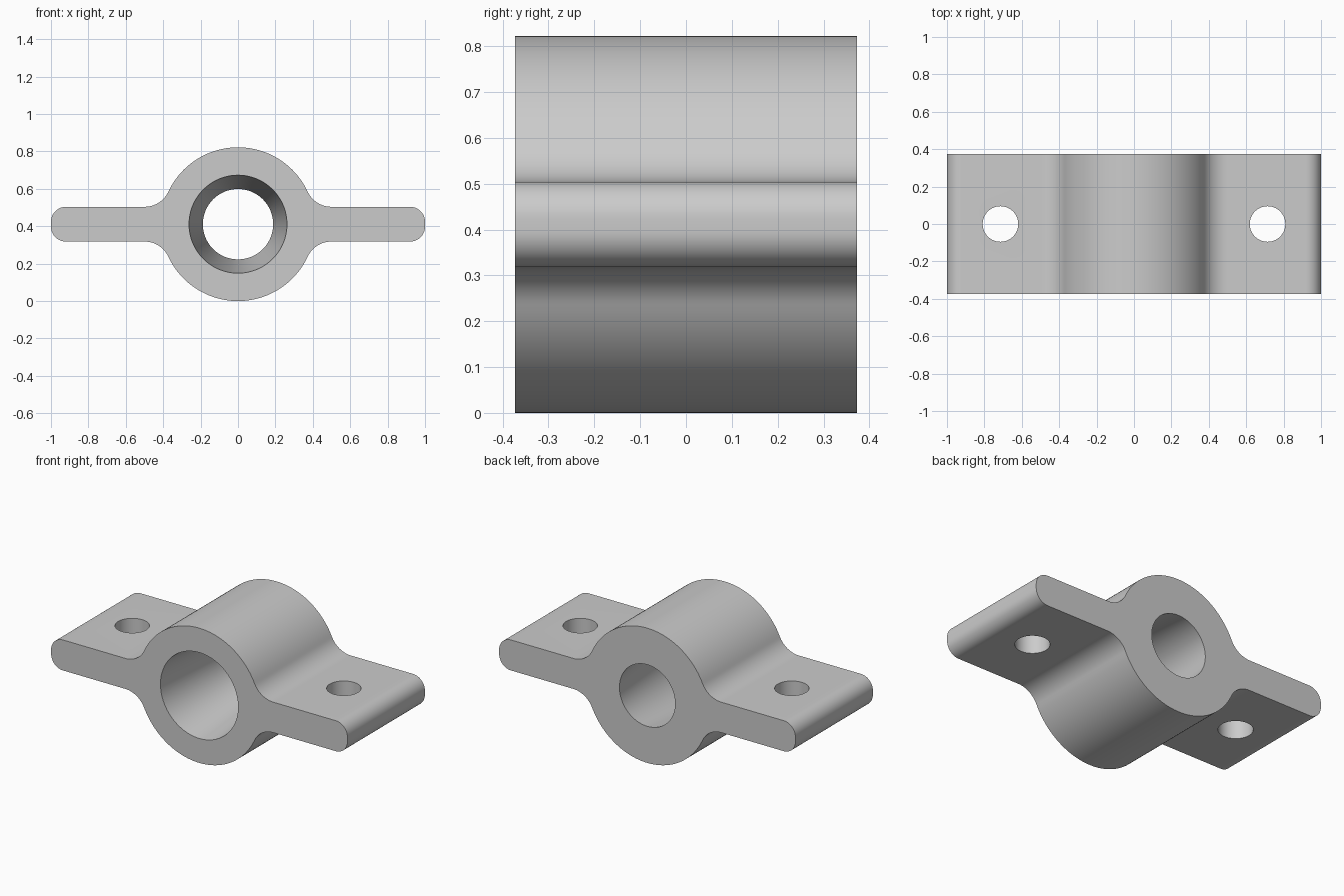
import bpy, bmesh, math
from mathutils import Matrix, Vector

cube = bpy.data.objects.get("Cube")
if cube:
    bpy.data.objects.remove(cube, do_unlink=True)

HUB_R, HALF_T, DEPTH = 0.411, 0.093, 0.373   # hub radius, wing half thickness, half depth
FILLET, TIP_R = 0.14, 0.08                   # hub to wing fillet, rounded wing tip
HOLE_X, HOLE_R = 0.714, 0.095
BORE_FRONT, BORE_BACK = 0.262, 0.188

grey = bpy.data.materials.new("plain grey")
grey.use_nodes = True
colour = (0.6, 0.6, 0.6, 1)
grey.diffuse_color = colour
grey.node_tree.nodes["Principled BSDF"].inputs["Base Color"].default_value = colour


def make_object(name, bm):
    bmesh.ops.recalc_face_normals(bm, faces=bm.faces)
    mesh = bpy.data.meshes.new(name)
    bm.to_mesh(mesh)
    bm.free()
    mesh.materials.append(grey)
    obj = bpy.data.objects.new(name, mesh)
    bpy.context.collection.objects.link(obj)
    return obj


def arc(cx, cz, r, start, end, steps):
    angles = [start + (end - start) * i / steps for i in range(steps + 1)]
    return [(cx + r * math.cos(a), cz + r * math.sin(a)) for a in angles]


def cone_cutter(name, r_bottom, r_top, depth, matrix):
    bm = bmesh.new()
    bmesh.ops.create_cone(bm, cap_ends=True, segments=96, radius1=r_bottom,
                          radius2=r_top, depth=depth, matrix=matrix)
    obj = make_object(name, bm)
    obj.hide_render = True
    return obj


# Upper right quarter of the outline: tip corner, fillet, hub arc
fillet_z = HALF_T + FILLET
fillet_x = math.sqrt((HUB_R + FILLET) ** 2 - fillet_z ** 2)
tangent = math.atan2(fillet_z, fillet_x)
quarter = arc(1 - TIP_R, HALF_T - TIP_R, TIP_R, 0, math.pi / 2, 12)
quarter += arc(fillet_x, fillet_z, FILLET, -math.pi / 2, tangent - math.pi, 16)
quarter += arc(0, 0, HUB_R, tangent, math.pi / 2, 28)[1:]

# Mirror the quarter to a closed outline
upper = quarter + [(-x, z) for x, z in reversed(quarter[:-1])]
outline = upper + [(x, -z) for x, z in reversed(upper)]

# Bracket body: the outline extruded from front to back
bm = bmesh.new()
face = bm.faces.new([bm.verts.new((x, -DEPTH, z + HUB_R)) for x, z in outline])
extruded = bmesh.ops.extrude_face_region(bm, geom=[face])["geom"]
bmesh.ops.translate(bm, vec=Vector((0, 2 * DEPTH, 0)),
                    verts=[v for v in extruded if isinstance(v, bmesh.types.BMVert)])
bracket = make_object("bracket", bm)

# Tapered bore, wide at the front, run slightly past both faces
margin = 0.05
slope = (BORE_FRONT - BORE_BACK) / (2 * DEPTH) * margin
turn = Matrix.Translation((0, 0, HUB_R)) @ Matrix.Rotation(-math.pi / 2, 4, "X")
cutters = [cone_cutter("bore_cutter", BORE_FRONT + slope, BORE_BACK - slope,
                       2 * (DEPTH + margin), turn)]

# Bolt hole through each wing
for side, x in (("left", HOLE_X), ("right", -HOLE_X)):
    cutters.append(cone_cutter(side + "_hole_cutter", HOLE_R, HOLE_R, 0.5,
                               Matrix.Translation((x, 0, HUB_R))))

bpy.ops.object.select_all(action="DESELECT")
bracket.select_set(True)
bpy.context.view_layer.objects.active = bracket
for cutter in cutters:
    mod = bracket.modifiers.new(cutter.name, "BOOLEAN")
    mod.operation, mod.solver, mod.object = "DIFFERENCE", "EXACT", cutter
    bpy.ops.object.modifier_apply(modifier=mod.name)
    bpy.data.objects.remove(cutter, do_unlink=True)

bpy.ops.object.shade_smooth_by_angle(angle=math.radians(30))
